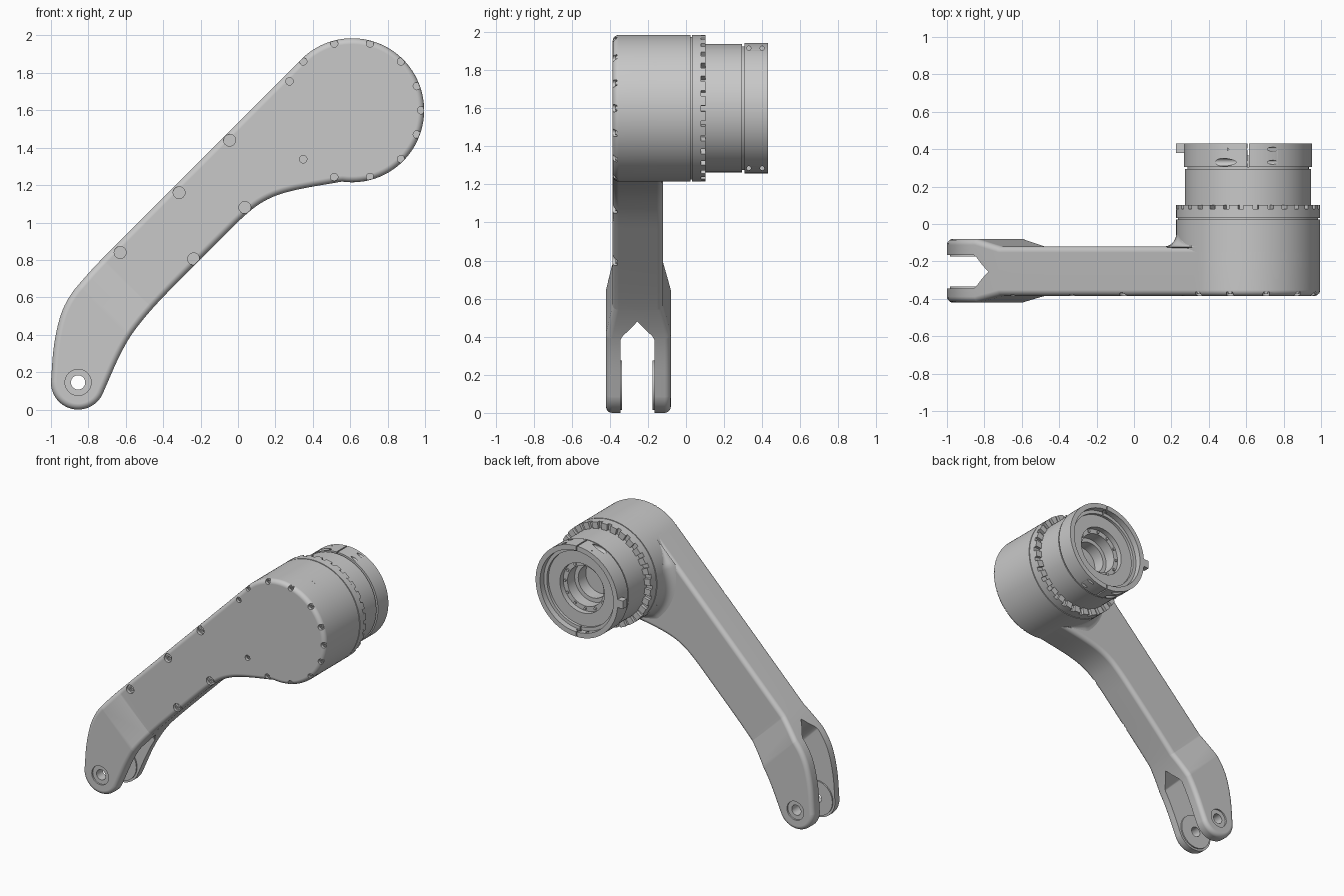
import bpy, bmesh, math
from math import sin, cos, radians, pi
from mathutils import Vector, Matrix

cube = bpy.data.objects.get("Cube")
if cube:
    bpy.data.objects.remove(cube, do_unlink=True)

SHADE = (0.58, 0.58, 0.58, 1)
grey = bpy.data.materials.new("machined_grey")
grey.use_nodes = True
grey.diffuse_color = SHADE
grey.node_tree.nodes["Principled BSDF"].inputs["Base Color"].default_value = SHADE

HX, HZ, R = 0.61, 1.6, 0.385       # head axis and radius
PX, PZ, PR = -0.855, 0.145, 0.145  # pivot axis and radius
FRONT, BACK = -0.385, -0.12        # arm faces


def finish(name, bm):
    bmesh.ops.remove_doubles(bm, verts=bm.verts, dist=1e-5)
    bmesh.ops.recalc_face_normals(bm, faces=bm.faces)
    me = bpy.data.meshes.new(name)
    bm.to_mesh(me)
    bm.free()
    me.materials.append(grey)
    ob = bpy.data.objects.new(name, me)
    bpy.context.scene.collection.objects.link(ob)
    return ob


def smooth(ob, angle=30):
    ob.data.shade_smooth()
    ob.data.set_sharp_from_angle(angle=radians(angle))
    mod = ob.modifiers.new("even_normals", 'WEIGHTED_NORMAL')
    mod.keep_sharp = True
    return ob


def cut(ob, cutter):
    mod = ob.modifiers.new("cut", 'BOOLEAN')
    mod.operation, mod.solver, mod.object = 'DIFFERENCE', 'EXACT', cutter
    dg = bpy.context.evaluated_depsgraph_get()
    me = bpy.data.meshes.new_from_object(ob.evaluated_get(dg))
    ob.modifiers.clear()
    ob.data = me
    bpy.data.objects.remove(cutter, do_unlink=True)


def ring(bm, profile, x=HX, z=HZ, a0=0, a1=360, n=96):
    """Sweep a closed (radius, y) profile about an axis along y."""
    full = a1 - a0 == 360
    rows = []
    for i in range(n if full else n + 1):
        a = radians(a0 + (a1 - a0) * i / n)
        rows.append([bm.verts.new((x + r * cos(a), y, z + r * sin(a))) for r, y in profile])
    m = len(profile)
    for i in range(n):
        p, q = rows[i], rows[(i + 1) % len(rows)]
        for j in range(m):
            k = (j + 1) % m
            bm.faces.new((p[j], p[k], q[k], q[j]))
    if not full:
        bm.faces.new(rows[0])
        bm.faces.new(rows[-1])


def disc(bm, x, z, r, y0, y1, n=24):
    ring(bm, [(0, y0), (r, y0), (r, y1), (0, y1)], x, z, n=n)


def band(r0, r1, y0, y1):
    return [(r0, y0), (r1, y0), (r1, y1), (r0, y1)]


def round_corners(pts, times=3):
    for _ in range(times):
        new = [pts[0]]
        for a, b in zip(pts, pts[1:]):
            new += [a.lerp(b, 0.25), a.lerp(b, 0.75)]
        pts = new + [pts[-1]]
    return pts


def arc(x, z, r, a0, a1, n):
    return [Vector((x + r * cos(radians(a0 + (a1 - a0) * i / n)),
                    z + r * sin(radians(a0 + (a1 - a0) * i / n)))) for i in range(n + 1)]


# Arm outline: head arc, upper edge, pivot arc, lower edge
head_arc = arc(HX, HZ, R, -98, 135, 60)
tail_arc = arc(PX, PZ, PR, 180, 333, 36)
upper = [head_arc[-1]] + [Vector(p) for p in
         ((-0.68, 0.854), (-0.8, 0.73), (-0.93, 0.575), (-0.985, 0.37))] + [tail_arc[0]]
lower = [tail_arc[-1]] + [Vector(p) for p in
         ((-0.61, 0.345), (-0.5, 0.495), (-0.36, 0.645), (-0.1, 0.905), (0.02, 1.025),
          (0.13, 1.115), (0.27, 1.17))] + [head_arc[0]]
outline = head_arc + round_corners(upper)[1:-1] + tail_arc + round_corners(lower)[1:-1]

# Arm body: rounded rims stacked from front face to back face
EDGE, STEPS = 0.032, 5
rim = [(EDGE * (1 - cos(t)), EDGE * (1 - sin(t)))
       for t in (pi / 2 * (1 - i / STEPS) for i in range(STEPS + 1))]
levels = [(d, FRONT + h) for d, h in rim] + [(d, BACK - h) for d, h in reversed(rim)]
bm = bmesh.new()
rows, count = [], len(outline)
for d, y in levels:
    row = []
    for i, p in enumerate(outline):
        t = (outline[(i + 1) % count] - outline[i - 1]).normalized()
        row.append(bm.verts.new((p.x - t.y * d, y, p.y + t.x * d)))
    rows.append(row)
for p, q in zip(rows, rows[1:]):
    for i in range(count):
        j = (i + 1) % count
        bm.faces.new((p[i], p[j], q[j], q[i]))
bm.faces.new(rows[0])
bm.faces.new(rows[-1])

# Widen the lower end into the fork
along = Vector((1, 0, 1)).normalized()
across = Vector((-1, 0, 1)).normalized()
WIDE, NARROW = -0.13, 0.06
for s in (WIDE, NARROW):
    bmesh.ops.bisect_plane(bm, geom=bm.verts[:] + bm.edges[:] + bm.faces[:],
                           plane_co=along * s, plane_no=along, dist=1e-5)
for v in bm.verts:
    w = min(1, max(0, (NARROW - v.co.dot(along)) / (NARROW - WIDE)))
    v.co.y += -0.035 * w if v.co.y < -0.25 else 0.04 * w
arm = finish("arm_body", bm)

# Fork slot with a pointed inner end
bm = bmesh.new()
slot = ((-2, -0.345), (-0.14, -0.345), (-0.115, -0.332), (-0.07, -0.292), (-0.02, -0.255),
        (-0.07, -0.218), (-0.115, -0.178), (-0.14, -0.165), (-2, -0.165))
ends = [[bm.verts.new(along * s + across * t + Vector((0, y, 0))) for s, y in slot]
        for t in (-1.5, 1.5)]
for i in range(len(slot)):
    j = (i + 1) % len(slot)
    bm.faces.new((ends[0][i], ends[0][j], ends[1][j], ends[1][i]))
bm.faces.new(ends[0])
bm.faces.new(ends[1])
cut(arm, finish("slot_cutter", bm))

# Pivot holes and their shallow counterbores
bm = bmesh.new()
ring(bm, [(0, -0.6), (0.07, -0.6), (0.07, -0.408), (0.038, -0.408),
          (0.038, -0.092), (0.07, -0.092), (0.07, 0.1), (0, 0.1)], PX, PZ, n=48)
cut(arm, finish("pivot_cutter", bm))

# Screw pockets around the front cover
small = [(HX + 0.37 * cos(radians(a)), HZ + 0.37 * sin(radians(a)), 0.02)
         for a in (0, 20.5, 45, 75, 105, 135, 225, 255, 285, 315, 339.5)]
small.append((0.275, 1.755, 0.02))
large = [(x, z, 0.032) for x, z in
         ((-0.045, 1.44), (-0.315, 1.16), (-0.63, 0.84), (0.037, 1.08), (-0.237, 0.805))]
bm = bmesh.new()
for x, z, r in small + large:
    disc(bm, x, z, r, FRONT - 0.1, FRONT + 0.022)
cut(arm, finish("pocket_cutter", bm))
smooth(arm)

bm = bmesh.new()
for x, z, r in small + large:
    ring(bm, band(r * 0.25, r * 0.6, FRONT + 0.014, FRONT + 0.03), x, z, n=20)
smooth(finish("cover_screws", bm))

# Pivot bosses inside the fork
bm = bmesh.new()
for y0, y1 in ((-0.35, -0.335), (-0.175, -0.16)):
    ring(bm, band(0.038, 0.13, y0, y1), PX, PZ, n=48)
smooth(finish("pivot_bosses", bm))

# Head housing
bm = bmesh.new()
ring(bm, [(0.2, -0.2), (R, -0.2), (R, 0.024), (R - 0.01, 0.024), (R - 0.01, 0.031),
          (R, 0.031), (R, 0.08), (0.2, 0.08)])
smooth(finish("head_housing", bm))

# Fillet between housing and arm, never wider than the arm
bm = bmesh.new()
rows = []
for i in range(49):
    a = 135 + 127 * i / 48
    nearest = radians(min(a - 135, 262 - a))
    e = min(0.065, R / cos(nearest) - R)
    prof = [(R - 0.03, BACK - 0.03), (R + e, BACK - 0.002)]
    prof += [(R + e * (1 - sin(t)), BACK + e * (1 - cos(t))) for t in
             (pi / 2 * k / 8 for k in range(1, 9))] + [(R - 0.03, BACK + 0.07)]
    c, s = cos(radians(a)), sin(radians(a))
    rows.append([bm.verts.new((HX + r * c, y, HZ + r * s)) for r, y in prof])
for p, q in zip(rows, rows[1:]):
    for j in range(len(p) - 1):
        bm.faces.new((p[j], p[j + 1], q[j + 1], q[j]))
smooth(finish("head_fillet", bm))

# Toothed retaining ring
bm = bmesh.new()
TEETH = 30
for i in range(TEETH):
    a = 360 * i / TEETH
    ring(bm, band(0.335, R, 0.075, 0.102), a0=a + 2, a1=a + 9.5, n=4)
smooth(finish("ring_teeth", bm))

# Rotating hub with stepped bore
bm = bmesh.new()
ring(bm, [(0, 0.06), (0.337, 0.06), (0.337, 0.294), (0.325, 0.294), (0.325, 0.306),
          (0.285, 0.306), (0.285, 0.365), (0.185, 0.365), (0.185, 0.325), (0.15, 0.325),
          (0.15, 0.24), (0.12, 0.24), (0.12, 0.15), (0, 0.15)])
smooth(finish("hub", bm))

# Split clamp collar with cross bolt holes
bm = bmesh.new()
for a in (90, 270):
    ring(bm, [(0.28, 0.306), (0.342, 0.306), (0.342, 0.43), (0.305, 0.43),
              (0.305, 0.385), (0.28, 0.385)], a0=a + 0.8, a1=a + 179.2, n=60)
collar = finish("clamp_collar", bm)
bm = bmesh.new()
for y in (0.33, 0.4):
    for z in (HZ - 0.315, HZ + 0.315):
        for r, x0, x1 in ((0.011, 0.5, 0.9), (0.021, 0.3, 0.55)):
            at = Matrix.Translation(((x0 + x1) / 2, y, z)) @ Matrix.Rotation(pi / 2, 4, 'Y')
            bmesh.ops.create_cone(bm, cap_ends=True, segments=20, radius1=r, radius2=r,
                                  depth=x1 - x0, matrix=at)
cut(collar, finish("bolt_cutter", bm))
smooth(collar)

# Index lug on the collar side
bm = bmesh.new()
bmesh.ops.create_cube(bm, size=1, matrix=Matrix.Translation((0.252, 0.405, HZ))
                      @ Matrix.Diagonal((0.054, 0.05, 0.06, 1)))
finish("collar_lug", bm)

# Bolts on the inner flange
bm = bmesh.new()
for i in range(12):
    a = 2 * pi * i / 12
    disc(bm, HX + 0.168 * cos(a), HZ + 0.168 * sin(a), 0.01, 0.32, 0.335, 12)
smooth(finish("flange_bolts", bm))
